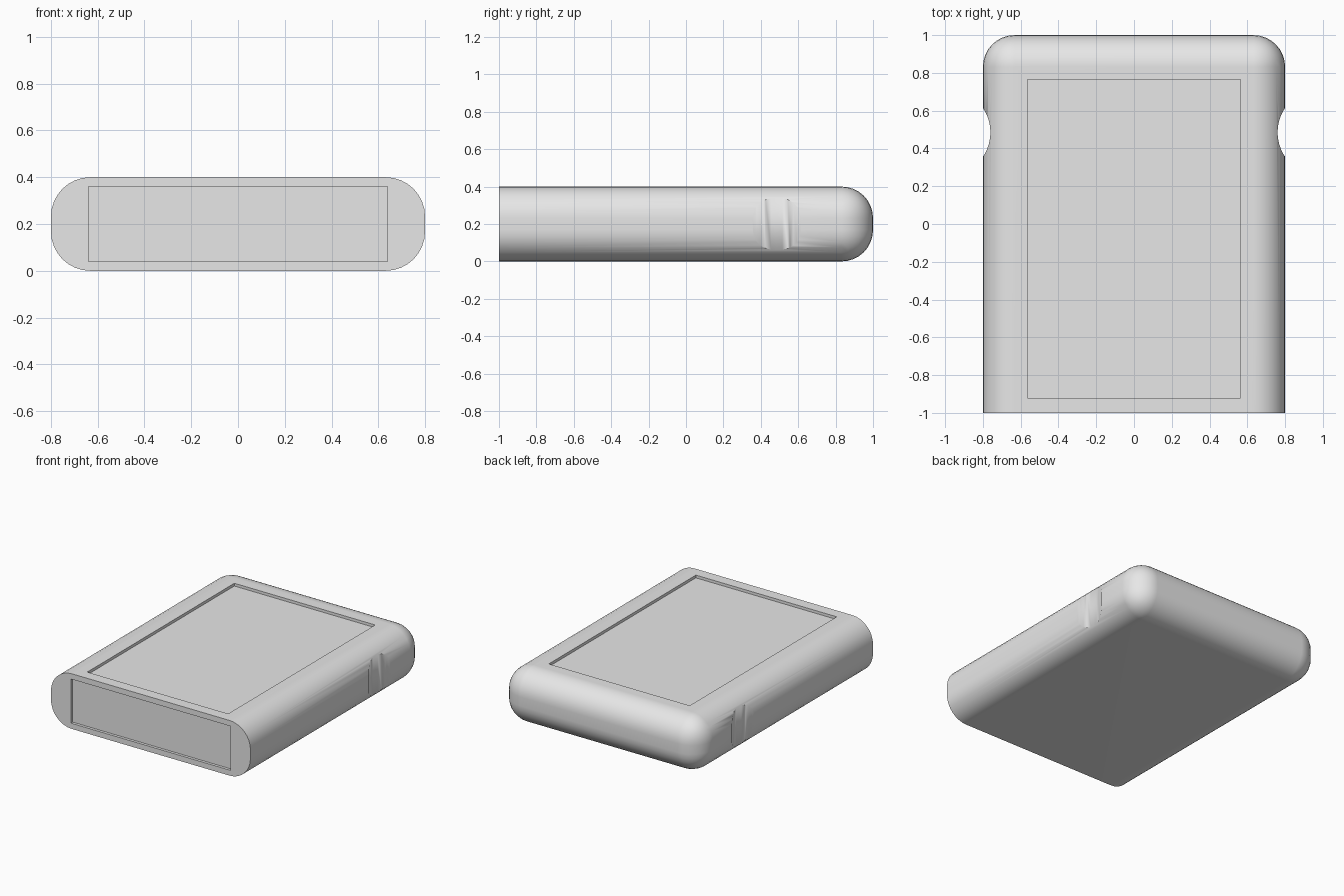
import bpy, bmesh, math
from mathutils import Matrix, Vector

if "Cube" in bpy.data.objects:
    bpy.data.objects.remove(bpy.data.objects["Cube"])

grey = bpy.data.materials.new("light_grey")
grey.diffuse_color = (0.8, 0.8, 0.8, 1)
grey.use_nodes = True
grey.node_tree.nodes["Principled BSDF"].inputs["Base Color"].default_value = grey.diffuse_color


def make_object(name, bm):
    bmesh.ops.recalc_face_normals(bm, faces=bm.faces)
    me = bpy.data.meshes.new(name)
    bm.to_mesh(me)
    bm.free()
    me.materials.append(grey)
    ob = bpy.data.objects.new(name, me)
    bpy.context.collection.objects.link(ob)
    return ob


def box(lo, hi):
    lo, hi = Vector(lo), Vector(hi)
    bm = bmesh.new()
    bmesh.ops.create_cube(
        bm, size=1,
        matrix=Matrix.Translation((lo + hi) / 2) @ Matrix.Diagonal((*(hi - lo), 1)))
    return bm


# Body: block rounded on every edge except those around the flat front
bm = box((-0.8, -1, 0), (0.8, 1, 0.4))
edges = [e for e in bm.edges if any(v.co.y > 0 for v in e.verts)]
bmesh.ops.bevel(bm, geom=edges, offset=0.168, offset_type='OFFSET',
                segments=8, profile=0.5, affect='EDGES')
body = make_object("case_body", bm)

# Cutters: screen recess, front socket recess, one grip notch per side
cutters = [
    make_object("screen_recess_cutter", box((-0.565, -0.92, 0.38), (0.565, 0.765, 0.5))),
    make_object("front_recess_cutter", box((-0.64, -1.1, 0.04), (0.64, -0.98, 0.36))),
]
for side, name in ((-1, "left"), (1, "right")):
    bm = bmesh.new()
    bmesh.ops.create_cone(bm, cap_ends=True, segments=48, radius1=0.23, radius2=0.23,
                          depth=1, matrix=Matrix.Translation((side * 0.99, 0.485, 0.2)))
    cutters.append(make_object(name + "_notch_cutter", bm))

for c in cutters:
    c.hide_render = True
    mod = body.modifiers.new(c.name, 'BOOLEAN')
    mod.operation = 'DIFFERENCE'
    mod.solver = 'EXACT'
    mod.object = c

# Bake the cuts and drop the cutters
dg = bpy.context.evaluated_depsgraph_get()
cut_mesh = bpy.data.meshes.new_from_object(body.evaluated_get(dg))
body.modifiers.clear()
body.data = cut_mesh
for c in cutters:
    bpy.data.objects.remove(c)

# Smooth shading with crisp recess edges
bpy.context.view_layer.objects.active = body
body.select_set(True)
bpy.ops.object.shade_smooth_by_angle(angle=math.radians(40))
wn = body.modifiers.new("even_normals", 'WEIGHTED_NORMAL')
wn.keep_sharp = True
